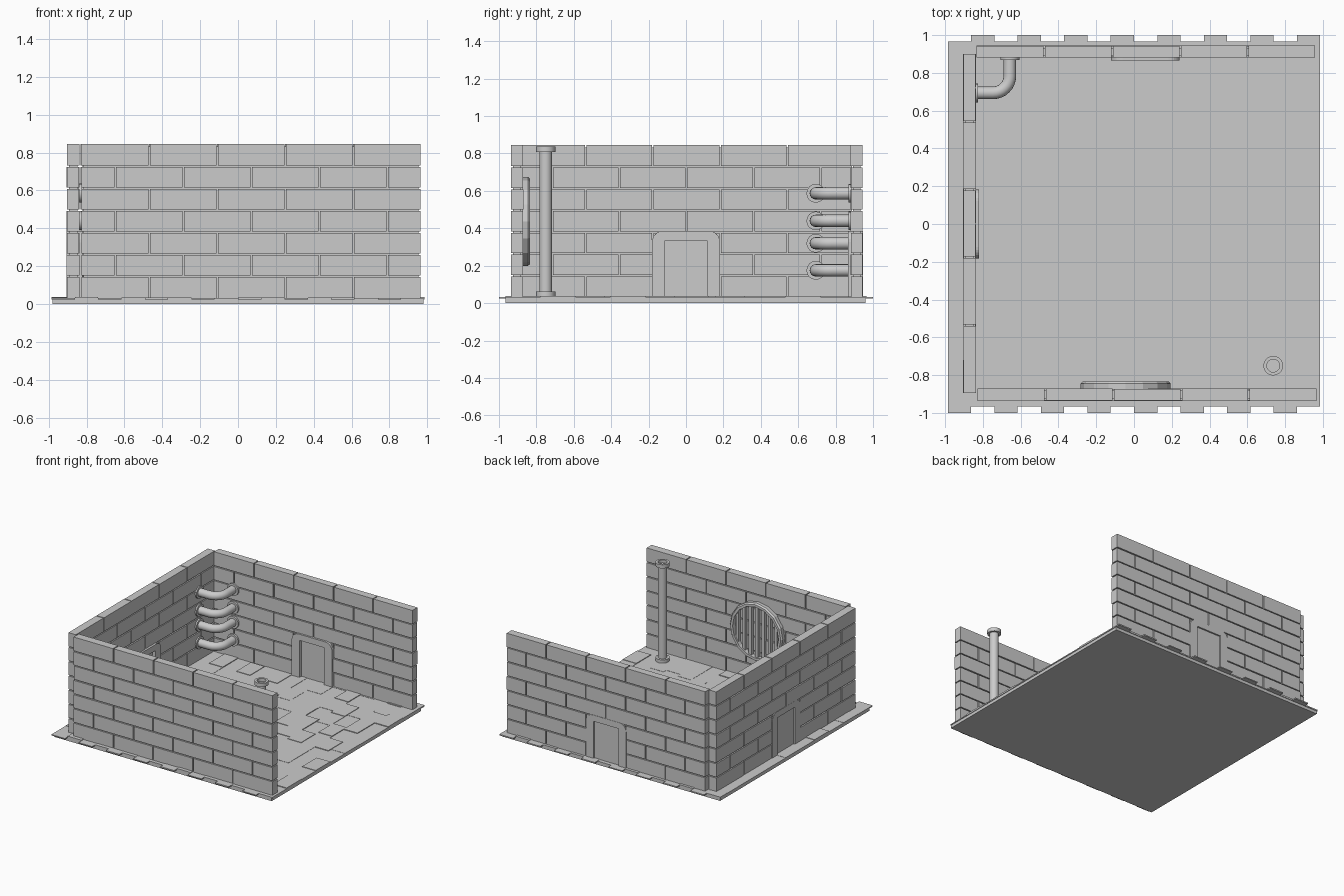
import bpy, bmesh, math, random
from mathutils import Vector, Matrix

if "Cube" in bpy.data.objects:
    bpy.data.objects.remove(bpy.data.objects["Cube"])

random.seed(4)
BASE, ROWS, ROW_H, BRICK = 0.03, 7, 0.1164, 0.359


def finish(name, bm, smooth=False):
    bmesh.ops.recalc_face_normals(bm, faces=bm.faces)
    me = bpy.data.meshes.new(name)
    bm.to_mesh(me)
    bm.free()
    ob = bpy.data.objects.new(name, me)
    bpy.context.collection.objects.link(ob)
    if smooth:
        bpy.ops.object.select_all(action='DESELECT')
        ob.select_set(True)
        bpy.context.view_layer.objects.active = ob
        bpy.ops.object.shade_smooth_by_angle(angle=math.radians(40))
    return ob


def box(bm, lo, hi, swap=False):
    lo, hi = Vector(lo), Vector(hi)
    if swap:
        lo, hi = lo.yxz, hi.yxz
    m = Matrix.Translation((lo + hi) / 2) @ Matrix.Diagonal((*(hi - lo), 1))
    bmesh.ops.create_cube(bm, size=1, matrix=m)


def loft(bm, rings, closed=False):
    """Skin a list of equal-sized point rings."""
    vs = [[bm.verts.new(p) for p in r] for r in rings]
    n = len(vs[0])
    pairs = list(zip(vs, vs[1:])) + ([(vs[-1], vs[0])] if closed else [])
    for a, b in pairs:
        for i in range(n):
            j = (i + 1) % n
            bm.faces.new((a[i], a[j], b[j], b[i]))
    if not closed:
        bm.faces.new(vs[0])
        bm.faces.new(vs[-1])


def wall(name, u0, u1, v0, v1, swap=False, door=None):
    """Staggered bricks around a recessed mortar core, with a gap for the door."""
    bm = bmesh.new()
    top = BASE + ROWS * ROW_H
    g = 0.004
    box(bm, (u0 + .012, v0 + .012, BASE - .01), (u1 - .012, v1 - .012, top - .012), swap)
    for r in range(ROWS):
        z0, z1 = BASE + r * ROW_H, BASE + (r + 1) * ROW_H
        cuts = [u0]
        u = u0 + (BRICK / 2 if r % 2 else BRICK)
        while u < u1 - .05:
            cuts.append(u)
            u += BRICK
        cuts.append(u1)
        for a, b in zip(cuts, cuts[1:]):
            a, b = (a + g if a > u0 else a), (b - g if b < u1 else b)
            spans = [(a, b)]
            if door is not None and r < 3:
                spans = [(a, min(b, door - .13)), (max(a, door + .13), b)]
            for s, e in spans:
                if e - s > .005:
                    j = random.uniform(0, .003)
                    box(bm, (s, v0 + j, z0 + (g if r else 0)),
                        (e, v1 - j, z1 - (g if r < ROWS - 1 else 0)), swap)
    finish(name, bm)


def door_frame(name, c, v0, v1, swap=False):
    """Square opening with a rounded outer surround."""
    bm = bmesh.new()
    w, iw, top, itop, rad, n = .182, .112, .386, .336, .06, 6
    outer, inner = [(-w, BASE)], [(-iw, BASE)]
    for sgn in (-1, 1):
        for k in range(n + 1):
            t = math.pi / 2 * (k if sgn < 0 else n - k) / n
            outer.append((sgn * (w - rad + rad * math.cos(t)), top - rad + rad * math.sin(t)))
            inner.append((sgn * iw, itop))
    outer.append((w, BASE))
    inner.append((iw, BASE))
    rings = []
    for o, i in zip(outer, inner):
        ps = [(c + o[0], v0, o[1]), (c + o[0], v1, o[1]),
              (c + i[0], v1, i[1]), (c + i[0], v0, i[1])]
        rings.append([(p[1], p[0], p[2]) if swap else p for p in ps])
    loft(bm, rings)
    bmesh.ops.remove_doubles(bm, verts=bm.verts, dist=1e-5)
    finish(name, bm)


def circle(c, r, a, b, n=20):
    c, a, b = Vector(c), Vector(a), Vector(b)
    return [c + r * (a * math.cos(2 * math.pi * i / n) + b * math.sin(2 * math.pi * i / n))
            for i in range(n)]


X, Y, Z = Vector((1, 0, 0)), Vector((0, 1, 0)), Vector((0, 0, 1))

# Floor slab
bm = bmesh.new()
box(bm, (-.98, -.965, 0), (.98, .96, .028))
finish("floor_slab", bm)

# Staggered paving with slightly uneven heights
bm = bmesh.new()
W, L = 1.97 / 16, .187
for i in range(16):
    x = -.985 + i * W
    lo, hi = (-1, .965) if i % 2 == 0 else (-.965, 1)
    if i == 15:
        lo = -.965
    y = lo
    while y < hi - .01:
        e = min(y + L, hi)
        box(bm, (x, y, .024), (x + W, e, random.choice((.032, .034, .038))))
        y = e
finish("floor_tiles", bm)

# Walls and doorways
wall("front_wall", -.828, .965, -.937, -.87)
wall("back_wall", -.833, .957, .88, .945, door=.06)
wall("left_wall", -.895, .9, -.905, -.836, swap=True, door=0)
door_frame("back_door_frame", .06, .866, .946)
door_frame("left_door_frame", 0, -.906, -.821, swap=True)

# Round drain grate on the inner front wall
gx, gz, R = -.044, .437, .238
bm = bmesh.new()
loft(bm, [circle((gx, y, gz), r, X, Z, 16) for y, r in
          ((-.875, R), (-.845, R), (-.833, R - .01), (-.833, R - .03), (-.875, R - .03))], closed=True)
finish("grate_ring", bm)
bm = bmesh.new()
for k in range(-3, 4):
    dx = k * .058
    h = math.sqrt((R - .02) ** 2 - dx ** 2)
    box(bm, (gx + dx - .012, -.875, gz - h), (gx + dx + .012, -.846, gz + h))
finish("grate_bars", bm)

# Standing pipe with flanged ends and an open top
bm = bmesh.new()
profile = [(.035, .052), (.052, .052), (.062, .052), (.062, .034), (.808, .034),
           (.808, .052), (.838, .052), (.838, .034), (.815, .034)]
loft(bm, [circle((.737, -.75, z), r, X, Y) for z, r in profile])
finish("standing_pipe", bm, True)

# Elbow pipes across the back left corner, with wall flanges
px, py, bend = -.657, .694, .09
path = [((-.85, py), 0)]
for k in range(9):
    t = math.pi / 2 * k / 8
    path.append(((px - bend + bend * math.sin(t), py + bend - bend * math.cos(t)), t))
path.append(((px, .895), math.pi / 2))
for n, z in enumerate((.175, .32, .44, .587)):
    bm = bmesh.new()
    loft(bm, [circle((*p, z), .033, (-math.sin(t), math.cos(t), 0), Z, 16) for p, t in path])
    loft(bm, [circle((x, py, z), .05, Y, Z, 16) for x in (-.842, -.826)])
    loft(bm, [circle((px, y, z), .05, X, Z, 16) for y in (.868, .886)])
    finish(f"elbow_pipe_{n + 1}", bm, True)
